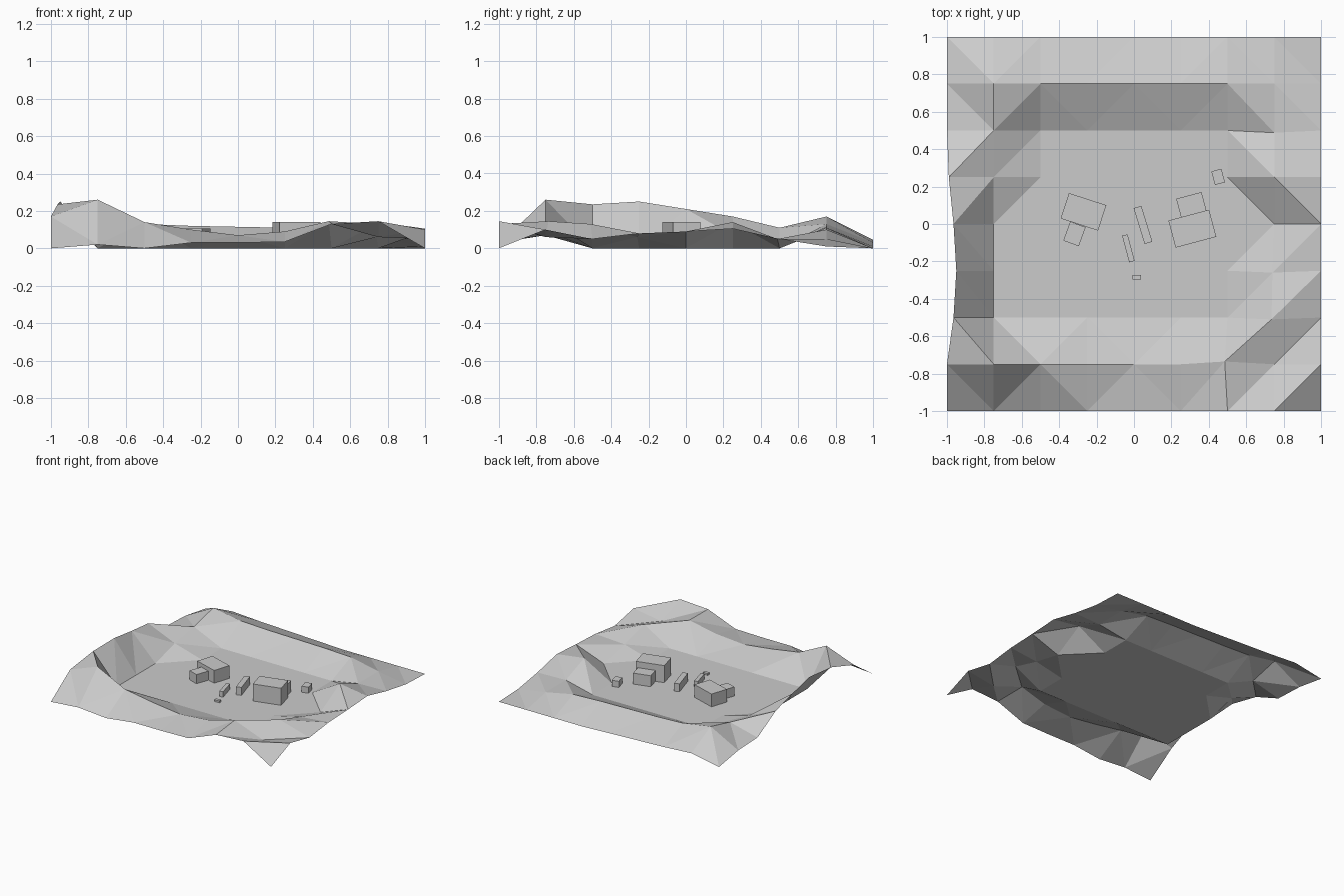
import bpy, bmesh
from math import radians
from mathutils import Matrix

if "Cube" in bpy.data.objects:
    bpy.data.objects.remove(bpy.data.objects["Cube"])

# Terrain heights in hundredths: rows from front (y=-1) to back, columns left to right
HEIGHTS = [
    [0, 2, 0, 3, 3, 3.5, 13, 14.5, 0],
    [17, 26, 14, 10, 7, 9, 14.5, 6, 10],
    [23.5, 0, 0, 0, 0, 0, 0, 13, 5],
    [25, 0, 0, 0, 0, 0, 0, 6, 8],
    [21, 0, 0, 0, 0, 0, 0, 0, 9],
    [17, 7, 0, 0, 0, 0, 0, 14, 10.5],
    [5, 11, 0, 0, 0, 0, 0, 5, 5],
    [4, 17, 13, 12, 11.5, 11, 10, 5, 1],
    [0, 4.5, 3, 2, 1, 0, 0, 0, 0],
]
# Triangle split direction for each cell, same row order
SPLITS = ["b/b/b///", "bb/b/b//", "b/b/b///", "b/b/b///",
          "//b/b/bb", "//b/b/bb", "b/b/b/bb", "b/b/b/bb"]
# Sideways shifts of the left bank and right ridge: (column, row) -> (dx, dy)
SHIFT = {(0, 2): (.035, 0), (0, 3): (.05, 0), (0, 4): (.035, 0), (0, 5): (.01, 0),
         (6, 1): (-.015, .015), (7, 2): (-.015, -.01), (7, 3): (-.01, -.01),
         (7, 6): (0, -.012)}


def finish(bm, name):
    mesh = bpy.data.meshes.new(name)
    bm.to_mesh(mesh)
    bm.free()
    ob = bpy.data.objects.new(name, mesh)
    bpy.context.collection.objects.link(ob)
    return ob


# Low-poly valley sheet
bm = bmesh.new()
grid = []
for j, row in enumerate(HEIGHTS):
    line = []
    for i, h in enumerate(row):
        dx, dy = SHIFT.get((i, j), (0, 0))
        line.append(bm.verts.new((-1 + i * .25 + dx, -1 + j * .25 + dy, h / 100)))
    grid.append(line)
for j, row in enumerate(SPLITS):
    for i, split in enumerate(row):
        a, b = grid[j][i], grid[j][i + 1]
        d, c = grid[j + 1][i], grid[j + 1][i + 1]
        tris = [(a, b, c), (a, c, d)] if split == "/" else [(a, b, d), (b, c, d)]
        for t in tris:
            bm.faces.new(t)
finish(bm, "valley_terrain")


def block(name, x, y, sx, sy, h, angle):
    """Box standing on the valley floor, turned about z."""
    bm = bmesh.new()
    m = (Matrix.Translation((x, y, h / 2)) @ Matrix.Rotation(radians(angle), 4, 'Z')
         @ Matrix.Diagonal((sx, sy, h, 1)))
    bmesh.ops.create_cube(bm, size=1, matrix=m)
    finish(bm, name)


# Buildings, walls and small props
block("east_house", .312, -.025, .225, .15, .14, 15)
block("east_house_annex", .31, .09, .14, .13, .09, 15)
block("west_house", -.27, .065, .21, .143, .105, -18)
block("west_house_annex", -.318, -.053, .088, .108, .075, -20)
block("long_wall", .048, -.005, .043, .2, .065, 17)
block("short_wall", -.03, -.13, .03, .147, .045, 15)
block("step", .015, -.284, .045, .025, .015, 0)
block("shed", .45, .252, .055, .075, .05, 15)
